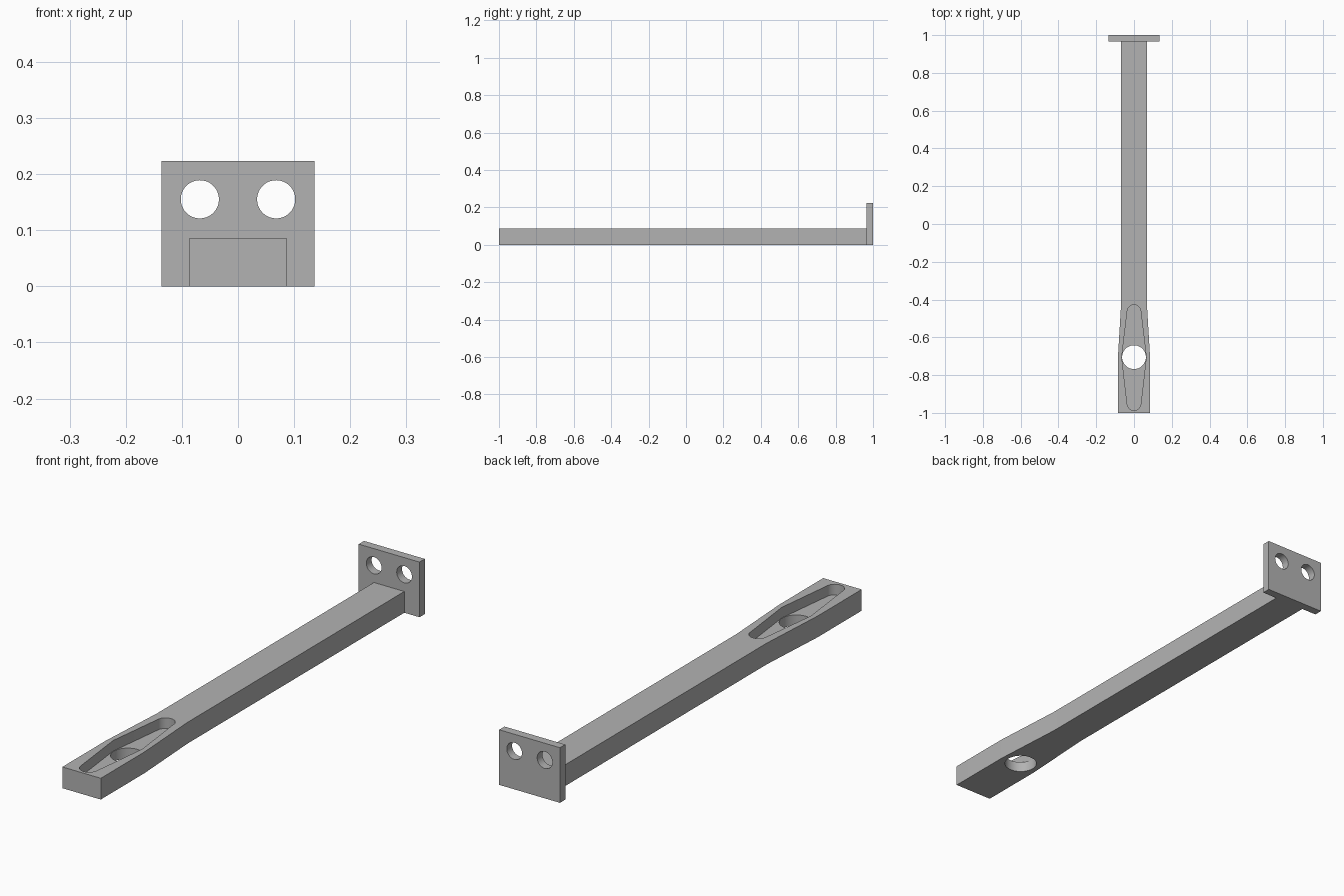
import bpy, bmesh
from math import pi, sin, cos
from mathutils import Matrix

cube = bpy.data.objects.get("Cube")
if cube:
    bpy.data.objects.remove(cube)

grey = bpy.data.materials.new("plain grey")
grey.use_nodes = True
grey.diffuse_color = (0.45, 0.45, 0.45, 1)
grey.node_tree.nodes["Principled BSDF"].inputs["Base Color"].default_value = (0.45, 0.45, 0.45, 1)


def prism(name, outline, z0, z1, cutter=False):
    """Extrude a flat xy outline from z0 to z1."""
    bm = bmesh.new()
    face = bm.faces.new([bm.verts.new((x, y, z0)) for x, y in outline])
    new = bmesh.ops.extrude_face_region(bm, geom=[face])["geom"]
    top = [v for v in new if isinstance(v, bmesh.types.BMVert)]
    bmesh.ops.translate(bm, verts=top, vec=(0, 0, z1 - z0))
    bmesh.ops.recalc_face_normals(bm, faces=bm.faces)
    return finish(name, bm, cutter)


def cylinder(name, radius, depth, matrix):
    bm = bmesh.new()
    bmesh.ops.create_cone(bm, cap_ends=True, segments=64, radius1=radius,
                          radius2=radius, depth=depth, matrix=matrix)
    return finish(name, bm, True)


def finish(name, bm, cutter):
    mesh = bpy.data.meshes.new(name)
    bm.to_mesh(mesh)
    bm.free()
    mesh.materials.append(grey)
    obj = bpy.data.objects.new(name, mesh)
    bpy.context.collection.objects.link(obj)
    obj.hide_render = cutter
    return obj


def cut(target, cutters):
    """Subtract the cutters, apply the result and remove them."""
    for c in cutters:
        mod = target.modifiers.new(c.name, "BOOLEAN")
        mod.operation, mod.solver, mod.object = "DIFFERENCE", "EXACT", c
    bpy.ops.object.select_all(action="DESELECT")
    target.select_set(True)
    bpy.context.view_layer.objects.active = target
    for mod in list(target.modifiers):
        bpy.ops.object.modifier_apply(modifier=mod.name)
    for c in cutters:
        bpy.data.objects.remove(c)
    bpy.ops.object.shade_smooth_by_angle(angle=pi / 7)


def mirrored(half):
    """Close a right-hand outline with its mirror image."""
    return half + [(-x, y) for x, y in reversed(half)]


# Long bar, flared towards the front
bar = prism("bar", mirrored([(0.086, -1), (0.086, -0.72), (0.068, -0.42), (0.068, 0.966)]), 0, 0.086)

# Pocket with rounded ends and a wide middle, then the hole through its floor
hole_y, end_r, steps = -0.705, 0.036, 12
arc = [i * pi / 2 / steps for i in range(steps)]
front = [(end_r * sin(a + 0.06), -0.951 - end_r * cos(a + 0.06)) for a in arc]
back = [(end_r * cos(a), -0.464 + end_r * sin(a)) for a in arc]
pocket = prism("pocket_cutter", mirrored(front + [(0.065, hole_y)] + back), 0.043, 0.12, True)
hole = cylinder("hole_cutter", 0.063, 0.3, Matrix.Translation((0, hole_y, 0)))
cut(bar, [pocket, hole])

# Upright end plate with two bolt holes
plate = prism("end_plate", mirrored([(0.136, 0.966), (0.136, 1)]), 0, 0.223)
turn = Matrix.Rotation(pi / 2, 4, "X")
cut(plate, [cylinder("bolt_cutter", 0.034, 0.2, Matrix.Translation((s * 0.068, 0.98, 0.155)) @ turn)
            for s in (-1, 1)])
